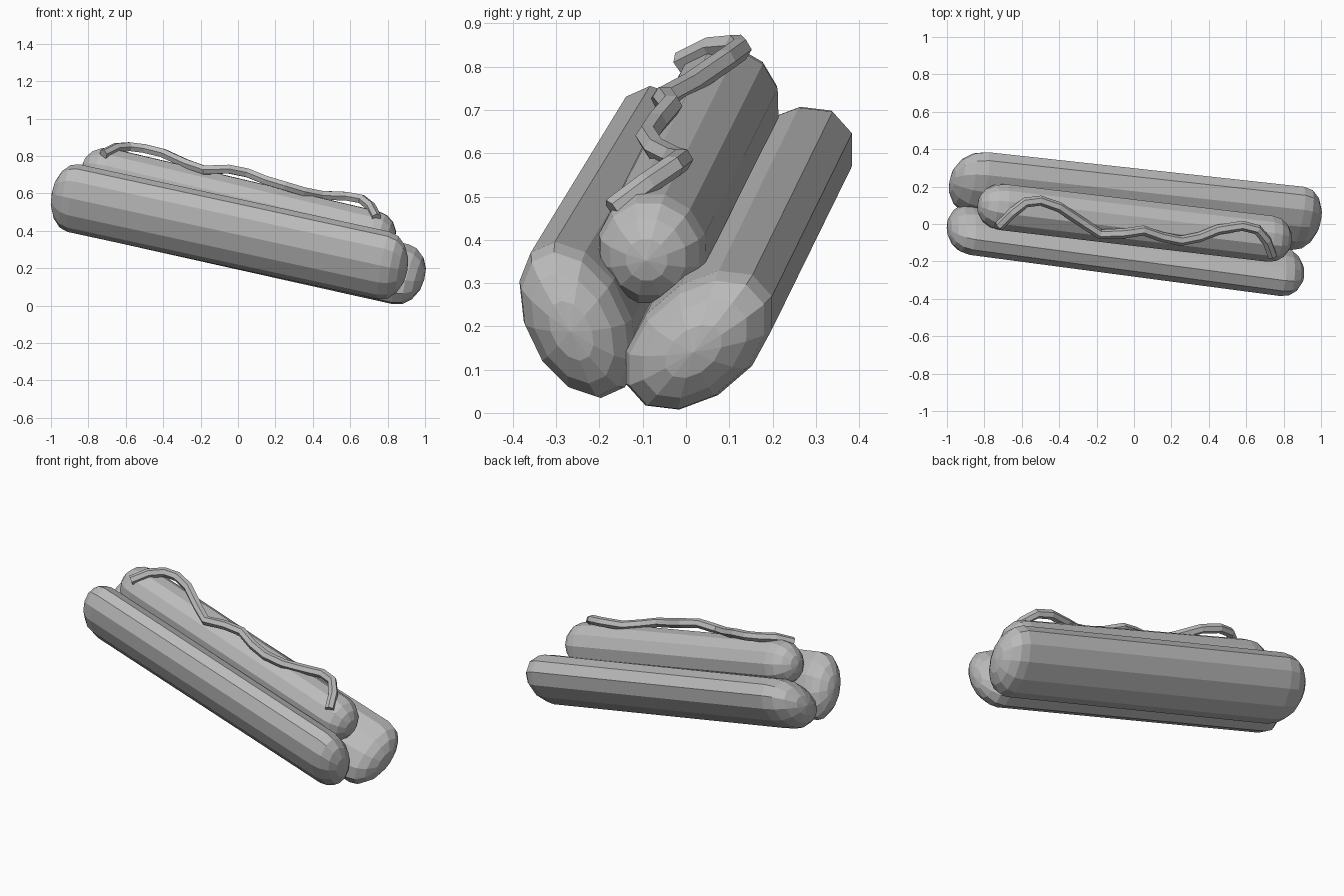
import bpy, bmesh
from math import sin, cos, pi, radians
from mathutils import Vector

cube = bpy.data.objects.get("Cube")
if cube:
    bpy.data.objects.remove(cube)

SIDES = 12
CAP_STEPS = 4

grey = bpy.data.materials.new("plain_grey")
grey.use_nodes = True
colour = (0.5, 0.5, 0.5, 1)
grey.diffuse_color = colour
grey.node_tree.nodes["Principled BSDF"].inputs["Base Color"].default_value = colour


def add_object(name, data):
    obj = bpy.data.objects.new(name, data)
    bpy.context.collection.objects.link(obj)
    data.materials.append(grey)
    return obj


def capsule(name, start, end, wide, thin, lean, start_cap, end_cap):
    """Faceted roll with an oval section, its long axis leaning from upright."""
    start, end = Vector(start), Vector(end)
    axis = (end - start).normalized()
    up = Vector((0, sin(radians(lean)), cos(radians(lean))))
    up = (up - axis * up.dot(axis)).normalized()
    side = axis.cross(up)
    bm = bmesh.new()

    def ring(centre, scale):
        verts = []
        for i in range(SIDES):
            a = 2 * pi * (i + 0.5) / SIDES
            verts.append(bm.verts.new(
                centre + scale * (up * wide * cos(a) + side * thin * sin(a))))
        return verts

    # Domed rings at one end, then the other, joined by the straight body
    angles = [pi / 2 * k / CAP_STEPS for k in range(CAP_STEPS)]
    rings = [ring(start - axis * start_cap * sin(a), cos(a)) for a in reversed(angles)]
    rings += [ring(end + axis * end_cap * sin(a), cos(a)) for a in angles]
    for r, s in zip(rings, rings[1:]):
        for i in range(SIDES):
            j = (i + 1) % SIDES
            bm.faces.new((r[i], r[j], s[j], s[i]))
    for r, tip in ((rings[0], start - axis * start_cap),
                   (rings[-1], end + axis * end_cap)):
        pole = bm.verts.new(tip)
        for i in range(SIDES):
            bm.faces.new((r[i], r[(i + 1) % SIDES], pole))
    bmesh.ops.recalc_face_normals(bm, faces=bm.faces)
    mesh = bpy.data.meshes.new(name)
    bm.to_mesh(mesh)
    bm.free()
    return add_object(name, mesh)


# Bun halves and sausage
capsule("front_bun", (-0.88, -0.03, 0.575), (0.78, -0.25, 0.215),
        0.195, 0.12, -24, 0.12, 0.13)
capsule("back_bun", (-0.82, 0.215, 0.545), (0.87, 0.03, 0.168),
        0.205, 0.13, 48, 0.17, 0.13)
capsule("sausage", (-0.7, 0.09, 0.715), (0.72, -0.078, 0.38),
        0.132, 0.128, 0, 0.14, 0.125)

# Wavy sauce line along the top of the sausage
path = [(-0.72, -0.01, 0.81), (-0.65, 0.06, 0.845), (-0.58, 0.115, 0.85),
        (-0.5, 0.125, 0.84), (-0.4, 0.09, 0.815), (-0.28, 0.01, 0.76),
        (-0.18, -0.055, 0.725), (-0.05, -0.05, 0.73), (0.05, -0.035, 0.71),
        (0.15, -0.07, 0.67), (0.25, -0.09, 0.64), (0.35, -0.07, 0.61),
        (0.45, -0.03, 0.59), (0.58, -0.01, 0.585), (0.66, -0.03, 0.57),
        (0.71, -0.09, 0.53), (0.74, -0.17, 0.47)]
curve = bpy.data.curves.new("sauce_line", "CURVE")
curve.dimensions = "3D"
curve.bevel_depth = 0.027
curve.bevel_resolution = 1
curve.use_fill_caps = True
spline = curve.splines.new("POLY")
spline.points.add(len(path) - 1)
spline.use_smooth = False
for point, co in zip(spline.points, path):
    point.co = (*co, 1)
sauce = add_object("sauce_line", curve)
bpy.ops.object.select_all(action="DESELECT")
sauce.select_set(True)
bpy.context.view_layer.objects.active = sauce
bpy.ops.object.convert(target="MESH")
bpy.ops.object.shade_flat()
